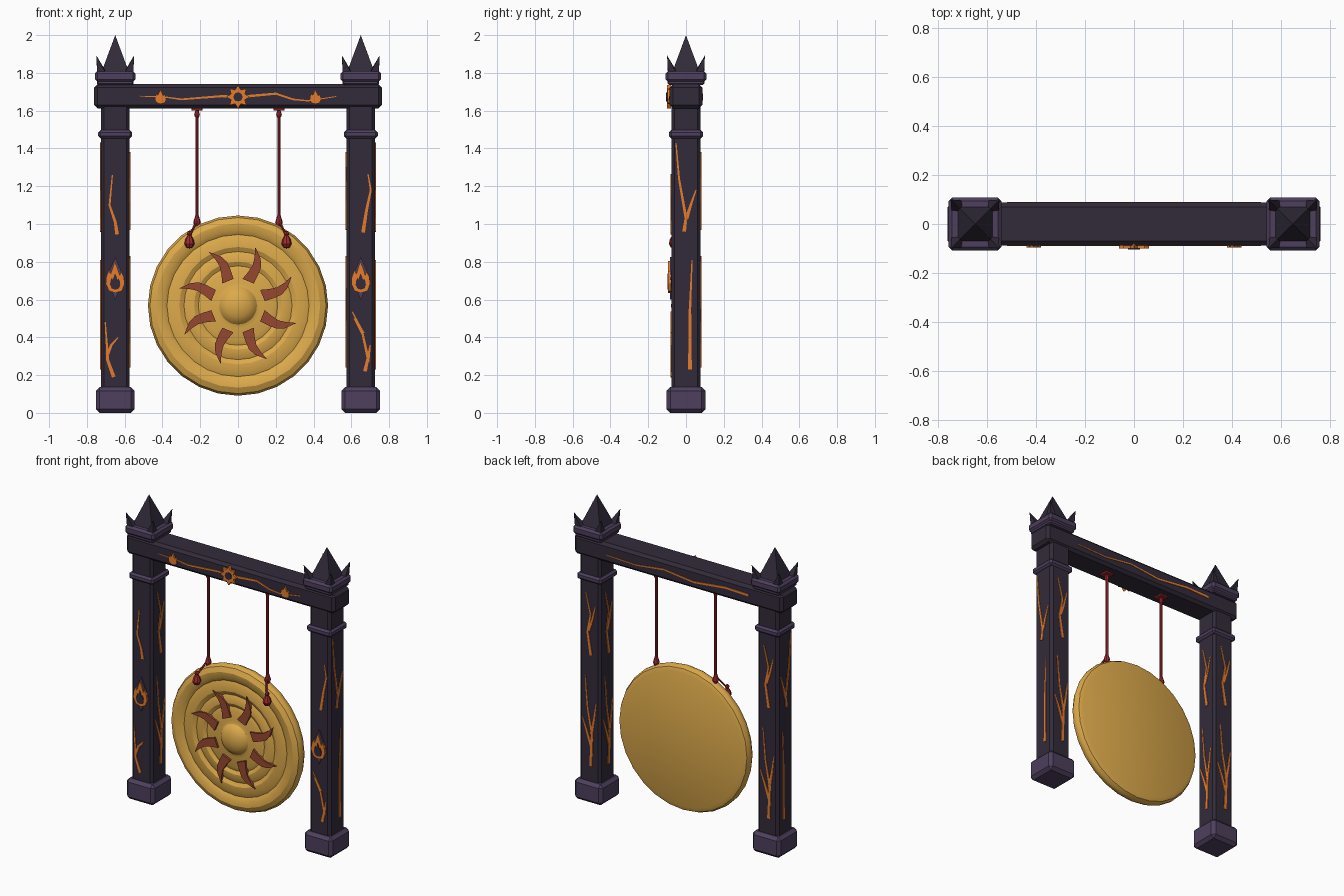
import bpy, bmesh, math
from mathutils import Matrix, Vector

if "Cube" in bpy.data.objects:
    bpy.data.objects.remove(bpy.data.objects["Cube"])


def material(name, r, g, b):
    m = bpy.data.materials.new(name)
    m.diffuse_color = (r, g, b, 1)
    m.use_nodes = True
    m.node_tree.nodes["Principled BSDF"].inputs["Base Color"].default_value = m.diffuse_color
    return m


DARK = material("dark_wood", .032, .024, .042)
PURPLE = material("purple_stone", .075, .05, .11)
GLOW = material("ember_orange", .78, .20, .025)
GOLD = material("gold", .72, .40, .07)
RUST = material("rust_red", .30, .065, .03)
RED = material("red_cord", .36, .025, .03)


def finish(name, bm, mat, smooth=False):
    bmesh.ops.recalc_face_normals(bm, faces=bm.faces)
    me = bpy.data.meshes.new(name)
    bm.to_mesh(me)
    bm.free()
    me.materials.append(mat)
    ob = bpy.data.objects.new(name, me)
    bpy.context.collection.objects.link(ob)
    if smooth:
        bpy.context.view_layer.objects.active = ob
        bpy.ops.object.select_all(action='DESELECT')
        ob.select_set(True)
        bpy.ops.object.shade_smooth_by_angle(angle=math.radians(30))
    return ob


def box(name, x, hx, hy, z0, z1, bevel, mat):
    bm = bmesh.new()
    bmesh.ops.create_cube(bm, size=1, matrix=Matrix.Translation((x, 0, (z0 + z1) / 2))
                          @ Matrix.Diagonal((2 * hx, 2 * hy, z1 - z0, 1)))
    bmesh.ops.bevel(bm, geom=bm.edges[:], offset=bevel, segments=1, affect='EDGES')
    return finish(name, bm, mat)


def lathe(name, profile, n, mat, matrix=Matrix(), smooth=True):
    bm = bmesh.new()
    vs = [bm.verts.new((r, 0, z)) for r, z in profile]
    es = [bm.edges.new(p) for p in zip(vs, vs[1:])]
    bmesh.ops.spin(bm, geom=vs + es, axis=(0, 0, 1), cent=(0, 0, 0), angle=math.tau, steps=n)
    bmesh.ops.remove_doubles(bm, verts=bm.verts, dist=1e-5)
    bm.transform(matrix)
    return finish(name, bm, mat, smooth)


def rod(name, a, b, r0, r1, n, mat, turn=0):
    a, b = Vector(a), Vector(b)
    d = b - a
    m = Matrix.Translation(a) @ d.to_track_quat('Z', 'Y').to_matrix().to_4x4() @ Matrix.Rotation(turn, 4, 'Z')
    return lathe(name, [(0, 0), (r0, 0), (r1, d.length), (0, d.length)], n, mat, m, n > 4)


def plate(name, outline, d0, d1, mat, center=(0, 0, 0), turn=0):
    """Flat slab of (u, z) points facing -y, turned about z, between depths d0 and d1."""
    bm = bmesh.new()
    f = bm.faces.new([bm.verts.new((u, -d0, v)) for u, v in outline])
    g = bmesh.ops.extrude_face_region(bm, geom=[f])
    bmesh.ops.translate(bm, vec=(0, d0 - d1, 0), verts=[e for e in g['geom'] if isinstance(e, bmesh.types.BMVert)])
    bm.transform(Matrix.Translation(center) @ Matrix.Rotation(turn, 4, 'Z'))
    return finish(name, bm, mat)


def crack(name, pts, width, depth, center=(0, 0, 0), turn=0):
    p = [Vector(q) for q in pts]
    left, right = [], []
    for i, q in enumerate(p):
        t = (p[min(i + 1, len(p) - 1)] - p[max(i - 1, 0)]).normalized()
        w = width / 2 * (.3 + .7 * i / (len(p) - 1))
        off = Vector((-t.y, t.x)) * w
        left.append(q + off)
        right.append(q - off)
    plate(name, left + right[::-1], depth - .004, depth + .004, GLOW, center, turn)


def mirror(pts):
    return [(-u, v) for u, v in pts]


FLAME = [(0, -.5), (.26, -.43), (.36, -.2), (.32, .04), (.22, .2), (.17, .08), (.08, .32), (-.02, .52),
         (-.1, .3), (-.17, .12), (-.24, .24), (-.34, .02), (-.36, -.2), (-.24, -.43)]


def scaled(pts, sx, sz, u=0, v=0):
    return [(x * sx + u, z * sz + v) for x, z in pts]


# Crack patterns as (u, z): front faces, outer faces, and remaining faces
FRONT_L = [[(-.015, 1.26), (-.03, 1.1), (0, 1.01), (.01, .945)],
           [(-.053, .48), (-.045, .37), (-.04, .28), (-.008, .19)], [(.015, .4), (-.02, .36), (-.042, .31)]]
FRONT_R = [[(.038, 1.265), (.053, 1.18), (.03, 1.07), (.012, .955)],
           [(-.045, .535), (.005, .44), (.038, .29), (.022, .22)], [(.05, .36), (.036, .27)],
           [(-.035, .5), (.012, .42)]]
OUTER = [[(-.053, 1.43), (-.037, 1.24), (.0, 1.03), (-.01, .96)], [(.053, 1.18), (.025, 1.1), (.003, 1.03)],
         [(.032, .81), (.021, .55), (.021, .23)]]
OTHER = [[(-.025, 1.38), (.01, 1.24), (-.012, 1.12), (.012, .97)], [(.045, 1.3), (.02, 1.2), (-.006, 1.13)],
         [(-.03, .83), (-.012, .62), (.02, .45), (.01, .24)], [(.05, .66), (.035, .55), (.016, .45)],
         [(-.05, .55), (-.02, .47), (.014, .37)]]

for side, s in (("left", -1), ("right", 1)):
    x = .65 * s
    # Post, base, collar and stepped cap
    box(side + "_post", x, .076, .078, .1, 1.66, .016, DARK)
    box(side + "_base", x, .103, .103, 0, .137, .02, PURPLE)
    box(side + "_collar", x, .09, .09, 1.453, 1.497, .012, PURPLE)
    box(side + "_cap_step", x, .097, .097, 1.735, 1.77, .008, PURPLE)
    box(side + "_cap", x, .108, .108, 1.752, 1.81, .014, PURPLE)
    # Spire and corner horns
    rod(side + "_spire", (x, 0, 1.80), (x, 0, 2.0), .105, 0, 4, DARK, math.pi / 4)
    for i in (-1, 1):
        for j in (-1, 1):
            rod(side + "_horn", (x + .072 * i, .072 * j, 1.795), (x + .1 * i, .1 * j, 1.893), .034, 0, 4, DARK)
    # Ember cracks on all four faces
    faces = [(FRONT_L if s < 0 else FRONT_R, 0, .078), (OUTER if s > 0 else OTHER, math.pi / 2, .076),
             (OTHER, math.pi, .078), ([mirror(c) for c in OUTER] if s < 0 else OTHER, -math.pi / 2, .076)]
    for pattern, turn, depth in faces:
        for c in pattern:
            crack(side + "_post_crack", c, .02, depth, (x, 0, 0), turn)
    # Post emblem: diamond, flame and dark heart
    plate(side + "_diamond", [(0, .6), (.05, .71), (0, .825), (-.05, .71)], .07, .086, PURPLE, (x, 0, 0))
    plate(side + "_flame", scaled(FLAME, .14, .165, 0, .717), .08, .094, GLOW, (x, 0, 0))
    plate(side + "_flame_heart", scaled(FLAME, .075, .085, 0, .695), .09, .098, DARK, (x, 0, 0))
    # Small flame on the beam
    plate(side + "_beam_flame", scaled(FLAME, .085, .075, .41 * s, 1.673), .08, .097, GLOW)
    # Hanging cord with mount, knots and tassel
    rx = .217 * s
    box(side + "_cord_mount", rx, .03, .03, 1.6, 1.618, .004, RED)
    rod(side + "_cord", (rx, 0, .98), (rx, 0, 1.61), .009, .009, 8, RED)
    knot = [(0, -.03), (.014, -.026), (.02, -.008), (.016, .008), (.009, .03), (0, .032)]
    lathe(side + "_lower_knot", knot, 8, RED, Matrix.Translation((rx, 0, 1.015)))
    lathe(side + "_upper_knot", knot, 8, RED, Matrix.Translation((rx, 0, 1.585)) @ Matrix.Scale(.75, 4))
    rod(side + "_tassel_cord", (rx, -.01, 1.02), (.25 * s, -.06, .95), .006, .006, 6, RED)
    lathe(side + "_tassel", [(0, .05), (.008, .048), (.014, .035), (.01, .026), (.022, .005), (.027, -.018),
                             (.016, -.038), (0, -.042)], 8, RED, Matrix.Translation((.257 * s, -.064, .913)))

# Cross beam with cracks front and back
box("cross_beam", 0, .762, .087, 1.612, 1.74, .018, DARK)
crack("beam_front_crack_left", [(0, 1.672), (-.085, 1.677), (-.3, 1.66), (-.385, 1.672), (-.52, 1.677)][::-1], .014, .087)
crack("beam_front_crack_right", [(0, 1.672), (.2, 1.69), (.29, 1.66), (.37, 1.652), (.52, 1.675)][::-1], .014, .087)
crack("beam_back_crack", [(-.52, 1.668), (-.3, 1.66), (-.1, 1.685), (.12, 1.66), (.35, 1.685), (.52, 1.68)],
      .016, .087, turn=math.pi)

# Sun emblem on the beam
star = [((.062 if i % 2 == 0 else .04) * math.cos(math.tau * i / 16),
         1.673 + (.062 if i % 2 == 0 else .04) * math.sin(math.tau * i / 16)) for i in range(16)]
plate("beam_sun", star, .08, .1, GLOW)
plate("beam_sun_center", [(.024 * math.cos(math.tau * i / 12), 1.673 + .024 * math.sin(math.tau * i / 12))
                          for i in range(12)], .09, .105, DARK)

# Gong disc with ridged face and central boss
gong = [(0, -.04), (.44, -.04), (.466, -.03), (.477, -.008), (.477, .01), (.466, .03), (.435, .045), (.4, .042),
        (.376, .026), (.35, .036), (.31, .037), (.286, .024), (.262, .035), (.232, .036), (.21, .024), (.185, .034),
        (.12, .03), (.1, .036), (.085, .054), (.06, .068), (.03, .076), (0, .079)]
lathe("gong", gong, 28, GOLD, Matrix.Translation((0, 0, .568)) @ Matrix.Rotation(math.pi / 2, 4, 'X'))

# Curved sun rays on the gong
RAY = [(.14, -.032), (.19, -.036), (.235, -.035), (.275, -.016), (.322, .034), (.27, .017), (.23, .01),
       (.185, .018), (.14, .032)]
for k in range(8):
    a = math.tau * (k + .5) / 8
    plate("gong_ray", [(r * math.cos(a) - t * math.sin(a), r * math.sin(a) + t * math.cos(a)) for r, t in RAY],
          .02, .045, RUST, (0, 0, .568))
